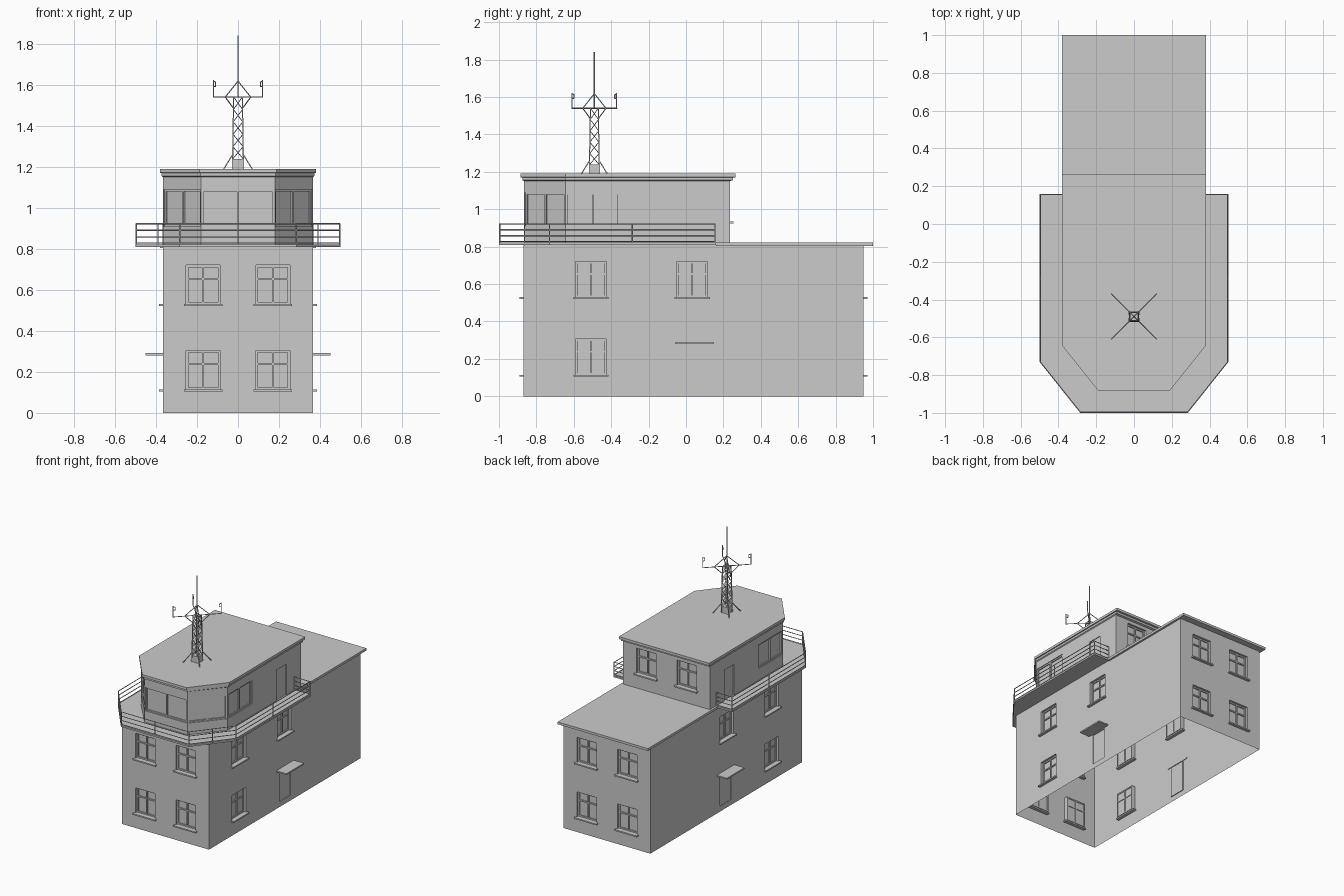
import bpy, bmesh, math
from mathutils import Vector, Matrix

if "Cube" in bpy.data.objects:
    bpy.data.objects.remove(bpy.data.objects["Cube"])

parts = {}
Z = Vector((0, 0, 1))


def part(name):
    return parts.setdefault(name, bmesh.new())


def hexa(name, pts):
    """Box from 8 corners: bottom loop then top loop."""
    bm = part(name)
    v = [bm.verts.new(p) for p in pts]
    fs = [bm.faces.new([v[i] for i in q]) for q in
          ((3, 2, 1, 0), (4, 5, 6, 7), (0, 1, 5, 4), (1, 2, 6, 5), (2, 3, 7, 6), (3, 0, 4, 7))]
    bmesh.ops.recalc_face_normals(bm, faces=fs)


def loft(name, rings):
    """Closed solid through equal-sized 2D outlines: [(z, outline), ...]"""
    bm = part(name)
    rows = [[bm.verts.new((x, y, z)) for x, y in o] for z, o in rings]
    n = len(rows[0])
    fs = [bm.faces.new(rows[0][::-1]), bm.faces.new(rows[-1])]
    for a, b in zip(rows, rows[1:]):
        fs += [bm.faces.new((a[i], a[(i + 1) % n], b[(i + 1) % n], b[i])) for i in range(n)]
    bmesh.ops.recalc_face_normals(bm, faces=fs)


def rod(name, a, b, r=0.003, sides=6):
    a, b = Vector(a), Vector(b)
    m = Matrix.Translation((a + b) / 2) @ (b - a).to_track_quat('Z', 'Y').to_matrix().to_4x4()
    bmesh.ops.create_cone(part(name), cap_ends=True, segments=sides, radius1=r, radius2=r,
                          depth=(b - a).length, matrix=m)


def wall(name, a, b, z0, z1, openings=(), mirror=False):
    """Wall from a to b (seen from outside, left to right) with recessed openings.
    Opening: (kind, centre, bottom, width, height)"""
    a, b = Vector((*a, 0)), Vector((*b, 0))
    u, L = (b - a).normalized(), (b - a).length
    n = u.cross(Z)
    P = lambda s, d, z: a + u * s + n * d + Z * z
    bm = part(name)

    def quad(*pts):
        bm.faces.new([bm.verts.new(P(*p)) for p in pts])

    def box(pname, s0, s1, d0, d1, h0, h1):
        hexa(pname, [P(s, d, h) for h in (h0, h1) for s, d in ((s0, d0), (s1, d0), (s1, d1), (s0, d1))])

    rects = []
    for kind, c, zb, w, h in openings:
        c = L - c if mirror else c
        rects.append((kind, c - w / 2, c + w / 2, zb, zb + h))
    us = sorted({0, L, *(round(v, 5) for r in rects for v in r[1:3])})
    zs = sorted({z0, z1, *(round(v, 5) for r in rects for v in r[3:5])})
    for s0, s1 in zip(us, us[1:]):
        for h0, h1 in zip(zs, zs[1:]):
            s, h = (s0 + s1) / 2, (h0 + h1) / 2
            if not any(r[1] < s < r[2] and r[3] < h < r[4] for r in rects):
                quad((s0, 0, h0), (s1, 0, h0), (s1, 0, h1), (s0, 0, h1))
    for kind, s0, s1, h0, h1 in rects:
        dp = {'window': 0.024, 'glazing': 0.014, 'door': 0.006}[kind]
        c = [(s0, h0), (s1, h0), (s1, h1), (s0, h1)]
        quad(*[(s, -dp, h) for s, h in c])
        for i in range(4):
            (p, q), (p2, q2) = c[i], c[(i + 1) % 4]
            quad((p, 0, q), (p2, 0, q2), (p2, -dp, q2), (p, -dp, q))
        if kind == 'door':
            continue
        # frame, mullion and transom
        t, d0, d1, m = 0.01, -dp - 0.005, -dp + 0.009, (s0 + s1) / 2
        for e0, e1 in ((s0, s0 + t), (m - t / 2, m + t / 2), (s1 - t, s1)):
            box('window_frames', e0, e1, d0, d1, h0, h1)
        bars = [h0, h1 - t] + ([h0 + 0.62 * (h1 - h0)] if kind == 'window' else [])
        for e in bars:
            box('window_frames', s0 + t, s1 - t, d0, d1 - 0.001, e, e + t)
        if kind == 'window':
            box('window_sills', s0 - 0.012, s1 + 0.012, -dp, 0.02, h0 - 0.01, h0)


def win(c, z):
    return ('window', c, z, 0.165, 0.19)


# Main block walls (open underneath)
X, F, B, H = 0.365, -0.87, 0.95, 0.81
end = [win(X + s * 0.17, z) for s in (-1, 1) for z in (0.115, 0.53)]
side = [win(-0.508 - F, 0.115), win(-0.508 - F, 0.53), win(0.033 - F, 0.53),
        ('door', 0.045 - F, 0.04, 0.13, 0.235)]
wall('main_walls', (-X, F), (X, F), 0, H, end)
wall('main_walls', (X, F), (X, B), 0, H, side)
wall('main_walls', (X, B), (-X, B), 0, H, end)
wall('main_walls', (-X, B), (-X, F), 0, H, side, True)

# Door canopies
for s in (-1, 1):
    loft('door_canopies', [(z, [(s * 0.36, -0.06), (s * 0.45, -0.06), (s * 0.45, 0.15), (s * 0.36, 0.15)])
                           for z in (0.281, 0.291)])

# Rear roof and balcony slab
rear = [(-0.38, 0.161), (0.38, 0.161), (0.38, 1), (-0.38, 1)]
loft('rear_roof', [(0.804, rear), (0.822, rear)])
deck = [(-0.5, 0.16), (-0.5, -0.73), (-0.285, -1), (0.285, -1), (0.5, -0.73), (0.5, 0.16)]
loft('balcony_deck', [(0.81, deck), (0.822, deck)])

# Control room walls
cab = [(-X, -0.645), (-0.18, -0.865), (0.18, -0.865), (X, -0.645), (X, 0.235), (-X, 0.235)]
ch = math.hypot(X - 0.18, 0.22)
chamfer = [('glazing', ch / 2, 0.91, ch - 0.008, 0.18)]
cside = [('glazing', 0.147, 0.91, 0.286, 0.18), ('door', 0.648, 0.822, 0.115, 0.233)]
cback = [win(X + s * 0.17, 0.935) for s in (-1, 1)]
spec = [chamfer, [('glazing', 0.18, 0.91, 0.352, 0.18)], chamfer, cside, cback, cside]
for i, o in enumerate(spec):
    wall('control_room_walls', cab[i], cab[(i + 1) % 6], 0.815, 1.16, o, i == 5)

# Control room roof with tapered eaves
roof = [(-0.38, -0.645), (-0.187, -0.885), (0.187, -0.885), (0.38, -0.645), (0.38, 0.265), (-0.38, 0.265)]
mid = [((p[0] + q[0]) / 2, (p[1] + q[1]) / 2) for p, q in zip(cab, roof)]
loft('control_room_roof', [(1.15, cab), (1.155, mid), (1.17, mid), (1.171, roof), (1.19, roof)])

# Balcony railing
rail = [(-0.365, 0.155), (-0.496, 0.155), (-0.496, -0.73), (-0.284, -0.996),
        (0.284, -0.996), (0.496, -0.73), (0.496, 0.155), (0.365, 0.155)]
for i, (p, q) in enumerate(zip(rail, rail[1:])):
    for z in (0.828, 0.858, 0.89, 0.922):
        rod('balcony_railing', (*p, z), (*q, z))
    mids = [] if i in (0, 6) else [((p[0] + q[0]) / 2, (p[1] + q[1]) / 2)]
    for x, y in [p] + mids:
        rod('balcony_railing', (x, y, 0.815), (x, y, 0.924), 0.0035)
rod('balcony_railing', (*rail[-1], 0.815), (*rail[-1], 0.924), 0.0035)

# Lattice mast
C = Vector((0, -0.49, 0))
dirs = [(-1, -1), (1, -1), (1, 1), (-1, 1)]


def leg(i, z):
    w = 0.027 - 0.006 * (z - 1.19) / 0.35
    return C + Vector((dirs[i % 4][0] * w, dirs[i % 4][1] * w, z))


sq = [(0.026 * x, -0.49 + 0.026 * y) for x, y in dirs]
loft('mast_base', [(1.185, sq), (1.238, sq)])
levels = [1.238 + 0.302 * k / 5 for k in range(6)]
for i in range(4):
    d = Vector((*dirs[i], 0))
    at = lambda r, z: C + d * r + Z * z
    rod('mast_lattice', leg(i, 1.19), leg(i, 1.54), 0.004, 4)
    rod('mast_lattice', leg(i, 1.54), leg(i + 1, 1.54), 0.003, 4)
    for z, z2 in zip(levels, levels[1:]):
        rod('mast_lattice', leg(i, z), leg(i + 1, z2), 0.002, 4)
        rod('mast_lattice', leg(i + 1, z), leg(i, z2), 0.002, 4)
    # base struts, cross arms and their braces
    rod('mast_struts', leg(i, 1.26), at(0.07, 1.188), 0.0035, 4)
    rod('mast_arms', at(0, 1.54), at(0.121, 1.54), 0.003)
    rod('mast_arms', at(0.062, 1.54), at(0, 1.618), 0.003)
    rod('mast_arms', at(0.062, 1.54), leg(i, 1.485), 0.003)
    # small aerials on arm ends
    rod('aerials', at(0.119, 1.538), at(0.119, 1.622), 0.003)
    loop = [at(r, z) for r, z in ((0.119, 1.618), (0.109, 1.612), (0.109, 1.593), (0.119, 1.59))]
    for p, q in zip(loop, loop[1:]):
        rod('aerials', p, q, 0.003)
rod('mast_pole', C + Z * 1.54, C + Z * 1.84, 0.0035)

for name, bm in parts.items():
    bmesh.ops.remove_doubles(bm, verts=bm.verts, dist=1e-5) if 'walls' in name else None
    me = bpy.data.meshes.new(name)
    bm.to_mesh(me)
    bm.free()
    bpy.context.collection.objects.link(bpy.data.objects.new(name, me))
